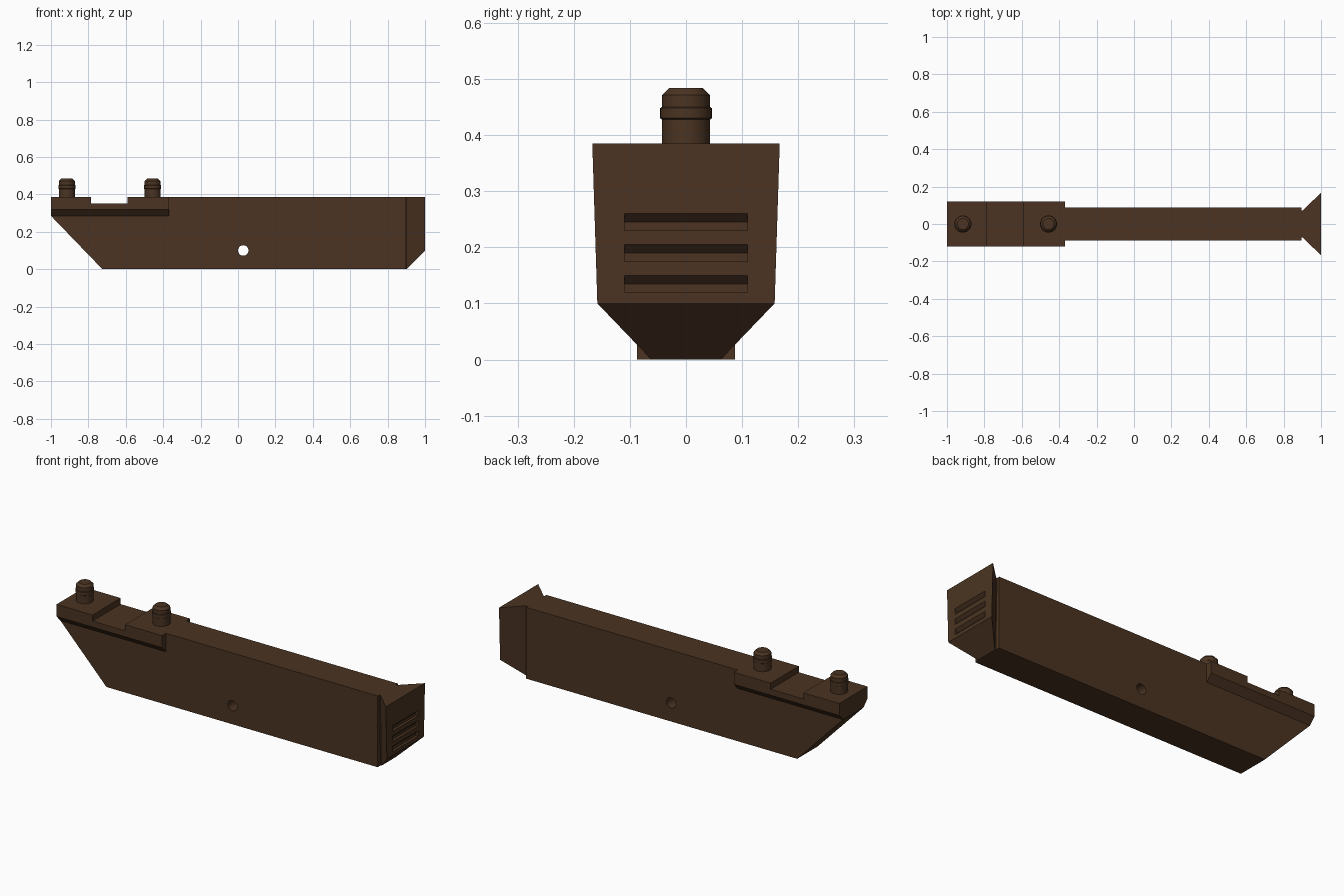
import bpy, bmesh, math
from mathutils import Matrix, Vector

if "Cube" in bpy.data.objects:
    bpy.data.objects.remove(bpy.data.objects["Cube"])

brown = bpy.data.materials.new("dark brown")
brown.diffuse_color = (0.070, 0.034, 0.016, 1)
brown.use_nodes = True
brown.node_tree.nodes["Principled BSDF"].inputs["Base Color"].default_value = brown.diffuse_color


def finish(name, bm):
    bmesh.ops.recalc_face_normals(bm, faces=bm.faces)
    me = bpy.data.meshes.new(name)
    bm.to_mesh(me)
    bm.free()
    ob = bpy.data.objects.new(name, me)
    bpy.context.collection.objects.link(ob)
    me.materials.append(brown)
    return ob


def prism(name, profile, vec):
    """Extrude a closed 3D polygon along vec."""
    bm = bmesh.new()
    face = bm.faces.new([bm.verts.new(p) for p in profile])
    geom = bmesh.ops.extrude_face_region(bm, geom=[face])["geom"]
    bmesh.ops.translate(bm, vec=vec, verts=[v for v in geom if isinstance(v, bmesh.types.BMVert)])
    return finish(name, bm)


def cut(ob, cutter):
    cutter.hide_render = True
    mod = ob.modifiers.new("cut", 'BOOLEAN')
    mod.operation, mod.solver, mod.object = 'DIFFERENCE', 'EXACT', cutter
    bpy.context.view_layer.objects.active = ob
    bpy.ops.object.modifier_apply(modifier=mod.name)
    bpy.data.objects.remove(cutter)


def smooth(ob):
    bpy.ops.object.select_all(action='DESELECT')
    ob.select_set(True)
    bpy.context.view_layer.objects.active = ob
    bpy.ops.object.shade_smooth_by_angle(angle=math.radians(30))


TOP = 0.385

# Long bar with slanted end, stepped down under the mounting block's notch
W = 0.087
outline = [(-1, 0.285), (-0.725, 0), (0.895, 0), (0.895, TOP), (-0.38, TOP), (-0.38, 0.33), (-1, 0.33)]
bar = prism("bar", [(x, -W, z) for x, z in outline], (0, 2 * W, 0))

# Through hole across the bar
bm = bmesh.new()
bmesh.ops.create_cone(bm, cap_ends=True, segments=32, radius1=0.028, radius2=0.028, depth=0.5,
                      matrix=Matrix.Translation((0.028, 0, 0.1)) @ Matrix.Rotation(math.pi / 2, 4, 'X'))
cut(bar, finish("hole_cutter", bm))
smooth(bar)

# Mounting block with undercut edges and a shallow notch
section = [(-W, 0.285), (W, 0.285), (0.12, 0.32), (0.12, TOP), (-0.12, TOP), (-0.12, 0.32)]
block = prism("mounting_block", [(-1, y, z) for y, z in section], (0.63, 0, 0))
notch = [(-0.785, 0.352), (-0.59, 0.352), (-0.59, 0.45), (-0.785, 0.45)]
cut(block, prism("notch_cutter", [(x, -0.2, z) for x, z in notch], (0, 0.4, 0)))

# Flared end plate: outer face, mid ring, narrow root
bm = bmesh.new()
outer = [(1, -0.158, 0.10), (1, 0.158, 0.10), (1, 0.167, TOP), (1, -0.167, TOP)]
inner = [(0.9, -0.062, 0), (0.9, 0.062, 0), (0.9, 0.071, TOP), (0.9, -0.071, TOP)]
root = [(0.885, y, z) for x, y, z in inner]
rings = [[bm.verts.new(p) for p in ring] for ring in (outer, inner, root)]
for a, b in zip(rings, rings[1:]):
    for i in range(4):
        j = (i + 1) % 4
        bm.faces.new((a[i], a[j], b[j], b[i]))
bm.faces.new(rings[0])
bm.faces.new(rings[2])
end_plate = finish("flared_end", bm)

# Three grip slots with sloping ceilings
for z in (0.12, 0.175, 0.23):
    slot = [(1.02, z), (0.985, z), (0.985, z + 0.015), (1.0, z + 0.03), (1.02, z + 0.03)]
    cut(end_plate, prism("slot_cutter", [(x, -0.11, h) for x, h in slot], (0, 0.22, 0)))

# Two ribbed pegs, turned from a profile
peg_profile = [(0, 0.37), (0.043, 0.37), (0.043, 0.428), (0.046, 0.430), (0.046, 0.448),
               (0.043, 0.450), (0.043, 0.471), (0.030, 0.484), (0, 0.484)]
for i, x in enumerate((-0.915, -0.457)):
    bm = bmesh.new()
    verts = [bm.verts.new((r, 0, z)) for r, z in peg_profile]
    edges = [bm.edges.new(p) for p in zip(verts, verts[1:])]
    bmesh.ops.spin(bm, geom=verts + edges, cent=(0, 0, 0), axis=(0, 0, 1),
                   angle=2 * math.pi, steps=32, use_duplicate=False)
    bmesh.ops.remove_doubles(bm, verts=bm.verts, dist=1e-4)
    bmesh.ops.translate(bm, vec=Vector((x, 0, 0)), verts=bm.verts)
    smooth(finish(f"peg_{i + 1}", bm))
